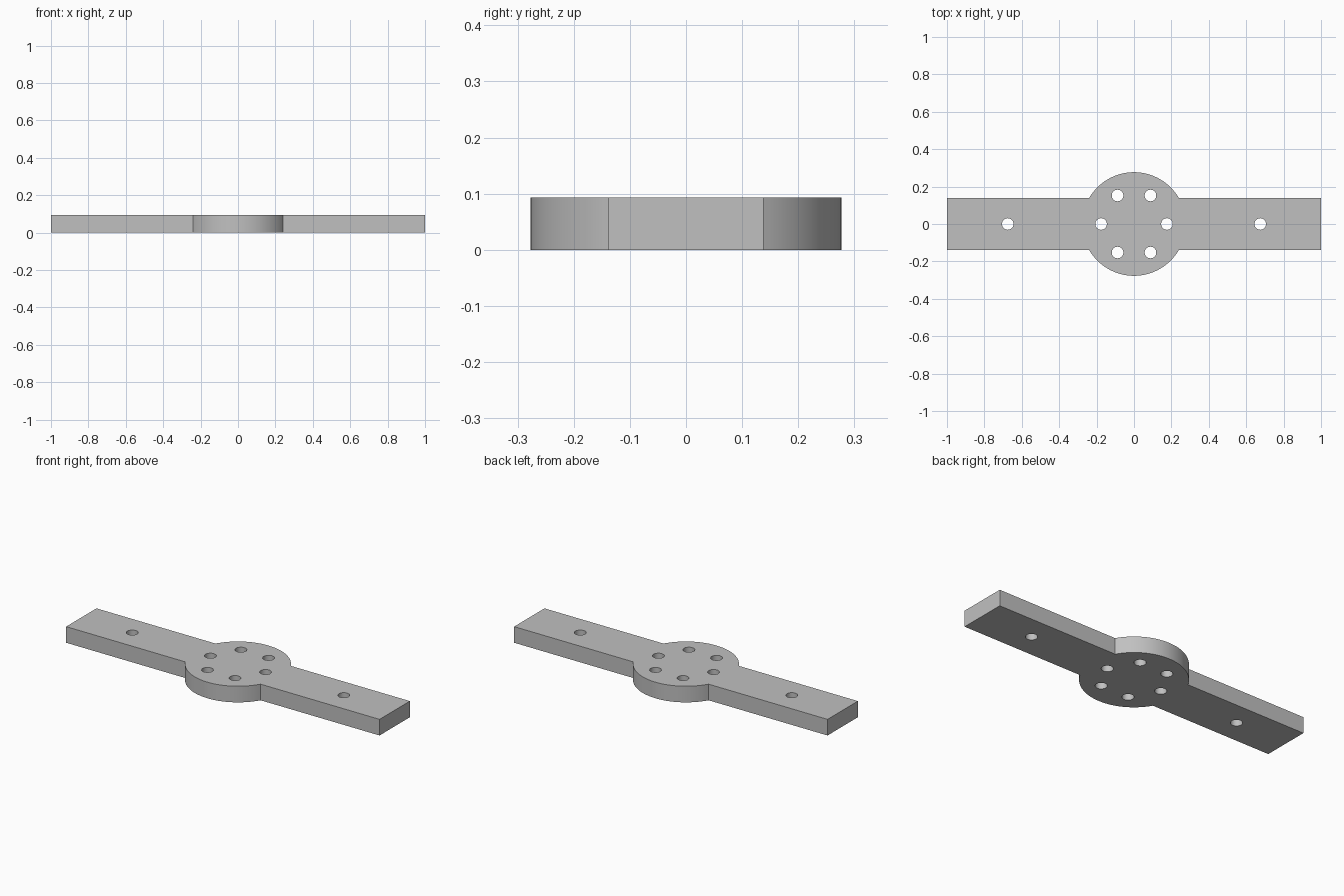
import bpy, bmesh
from math import asin, cos, sin, pi, radians

cube = bpy.data.objects.get("Cube")
if cube:
    bpy.data.objects.remove(cube, do_unlink=True)

THICK, HALF_LEN, HALF_WID = 0.093, 1.0, 0.138
HUB_R, HOLE_R, RING_R, ARM_HOLE_X = 0.277, 0.031, 0.176, 0.675

grey = bpy.data.materials.new("plain grey")
grey.use_nodes = True
colour = (0.53, 0.53, 0.53, 1)
grey.diffuse_color = colour
grey.node_tree.nodes["Principled BSDF"].inputs["Base Color"].default_value = colour


def arc(cx, cy, r, start, end, steps):
    """Points along an arc, both ends included."""
    angles = [start + (end - start) * i / steps for i in range(steps + 1)]
    return [(cx + r * cos(a), cy + r * sin(a)) for a in angles]


def add_loop(curve, points):
    spline = curve.splines.new("POLY")
    spline.points.add(len(points) - 1)
    for p, (x, y) in zip(spline.points, points):
        p.co = (x, y, 0, 1)
    spline.use_cyclic_u = True


profile = bpy.data.curves.new("mounting_bar", "CURVE")
profile.dimensions = "2D"
profile.fill_mode = "BOTH"
profile.extrude = THICK / 2

# Outline: two straight arms joined to a round hub
join = asin(HALF_WID / HUB_R)
back_arc = arc(0, 0, HUB_R, join, pi - join, 48)
half = [(HALF_LEN, -HALF_WID), (HALF_LEN, HALF_WID)] + back_arc
add_loop(profile, half + [(-x, -y) for x, y in half])

# Through holes: a ring of six in the hub and one in each arm
centres = [(RING_R * cos(k * pi / 3), RING_R * sin(k * pi / 3)) for k in range(6)]
centres += [(-ARM_HOLE_X, 0), (ARM_HOLE_X, 0)]
for cx, cy in centres:
    add_loop(profile, arc(cx, cy, HOLE_R, 0, 2 * pi, 32)[:-1])

# Solid plate standing on the ground
bar = bpy.data.objects.new("mounting_bar", profile)
bpy.context.collection.objects.link(bar)
bpy.ops.object.select_all(action="DESELECT")
bar.select_set(True)
bpy.context.view_layer.objects.active = bar
bpy.ops.object.convert(target="MESH")
bar = bpy.context.object
mesh = bar.data

# Weld caps to walls so the plate is one closed body
bm = bmesh.new()
bm.from_mesh(mesh)
bmesh.ops.translate(bm, verts=bm.verts, vec=(0, 0, THICK / 2))
bmesh.ops.remove_doubles(bm, verts=bm.verts, dist=0.0001)
bmesh.ops.recalc_face_normals(bm, faces=bm.faces)
bmesh.ops.dissolve_limit(bm, angle_limit=radians(0.5), verts=bm.verts, edges=bm.edges)
bm.to_mesh(mesh)
bm.free()

mesh.materials.clear()
mesh.materials.append(grey)
bpy.ops.object.shade_smooth_by_angle(angle=radians(30))
